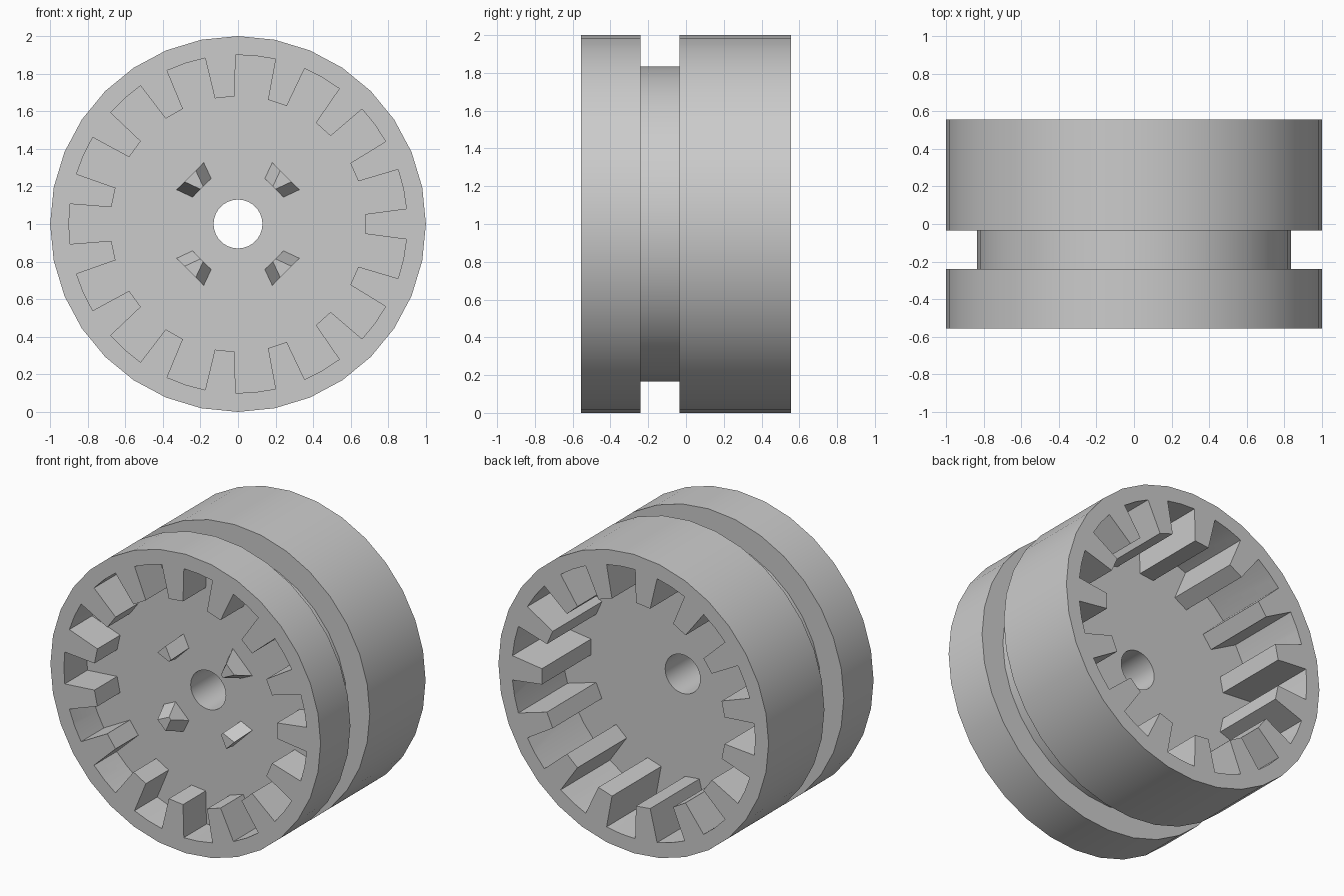
import bpy, bmesh
from math import sin, cos, pi, radians

cube = bpy.data.objects.get("Cube")
if cube:
    bpy.data.objects.remove(cube)

SIDES = 32
TEETH = 15
HALF = 0.555          # half of the wheel width
AXLE_Z = 1.0
FRONT_FLOOR = -0.315
BACK_FLOOR = 0.035

grey = bpy.data.materials.new("plain grey")
grey.use_nodes = True
grey.diffuse_color = (0.6, 0.6, 0.6, 1)
grey.node_tree.nodes["Principled BSDF"].inputs["Base Color"].default_value = (0.6, 0.6, 0.6, 1)


def polar(r, a, y):
    return (r * cos(a), y, AXLE_Z + r * sin(a))


def make_object(name, bm):
    bmesh.ops.recalc_face_normals(bm, faces=bm.faces)
    mesh = bpy.data.meshes.new(name)
    bm.to_mesh(mesh)
    bm.free()
    mesh.materials.append(grey)
    obj = bpy.data.objects.new(name, mesh)
    bpy.context.collection.objects.link(obj)
    return obj


def loft(bm, loops, closed=False):
    """Join vertex loops with quads; cap the ends unless the loft closes on itself."""
    rings = [[bm.verts.new(p) for p in loop] for loop in loops]
    n = len(rings[0])
    pairs = list(zip(rings, rings[1:]))
    if closed:
        pairs.append((rings[-1], rings[0]))
    else:
        bm.faces.new(rings[0])
        bm.faces.new(rings[-1])
    for a, b in pairs:
        for i in range(n):
            j = (i + 1) % n
            bm.faces.new((a[i], a[j], b[j], b[i]))


def select_only(obj):
    bpy.ops.object.select_all(action='DESELECT')
    obj.select_set(True)
    bpy.context.view_layer.objects.active = obj


# Wheel body: turned profile (radius, y) with tyre groove and axle bore
profile = [(0.13, -HALF), (1, -HALF), (1, -0.24), (0.835, -0.24),
           (0.835, -0.035), (1, -0.035), (1, HALF), (0.13, HALF)]
bm = bmesh.new()
loft(bm, [[polar(r, 2 * pi * i / SIDES, y) for i in range(SIDES)]
          for r, y in profile], closed=True)
wheel = make_object("wheel_body", bm)


# Internal gear outline: tooth tips at the inner radius, gaps at the outer one
def gear_loop(y):
    pitch = 2 * pi / TEETH
    tip, root = radians(4.45), radians(5.2)
    points = []
    for k in range(TEETH):
        a = k * pitch
        points += [polar(0.68, a - tip, y), polar(0.68, a + tip, y),
                   polar(0.9, a + root, y), polar(0.9, a + pitch / 2, y),
                   polar(0.9, a + pitch - root, y)]
    return points


# Cut the toothed recess into both sides
for name, y0, y1 in (("front_recess_cutter", -HALF - 0.1, FRONT_FLOOR),
                     ("back_recess_cutter", BACK_FLOOR, HALF + 0.1)):
    bm = bmesh.new()
    loft(bm, [gear_loop(y0), gear_loop(y1)])
    cutter = make_object(name, bm)
    cutter.hide_render = True
    select_only(wheel)
    mod = wheel.modifiers.new("recess", 'BOOLEAN')
    mod.operation = 'DIFFERENCE'
    mod.solver = 'EXACT'
    mod.object = cutter
    bpy.ops.object.modifier_apply(modifier=mod.name)
    bpy.data.objects.remove(cutter)

select_only(wheel)
bpy.ops.object.shade_smooth_by_angle(angle=radians(25))


# Tapered lugs around the axle, on the front floor
def lug_loop(angle, outer, inner, y):
    corners = [(0.36, outer), (0.272, inner), (0.272, -inner), (0.36, -outer)]
    return [(r * cos(angle) - t * sin(angle), y,
             AXLE_Z + r * sin(angle) + t * cos(angle)) for r, t in corners]


for i in range(4):
    angle = pi / 4 + i * pi / 2
    bm = bmesh.new()
    loft(bm, [lug_loop(angle, 0.102, 0.07, FRONT_FLOOR + 0.01),
              lug_loop(angle, 0.102, 0.07, FRONT_FLOOR),
              lug_loop(angle, 0.042, 0.01, FRONT_FLOOR - 0.13)])
    make_object(f"hub_lug_{i + 1}", bm)
